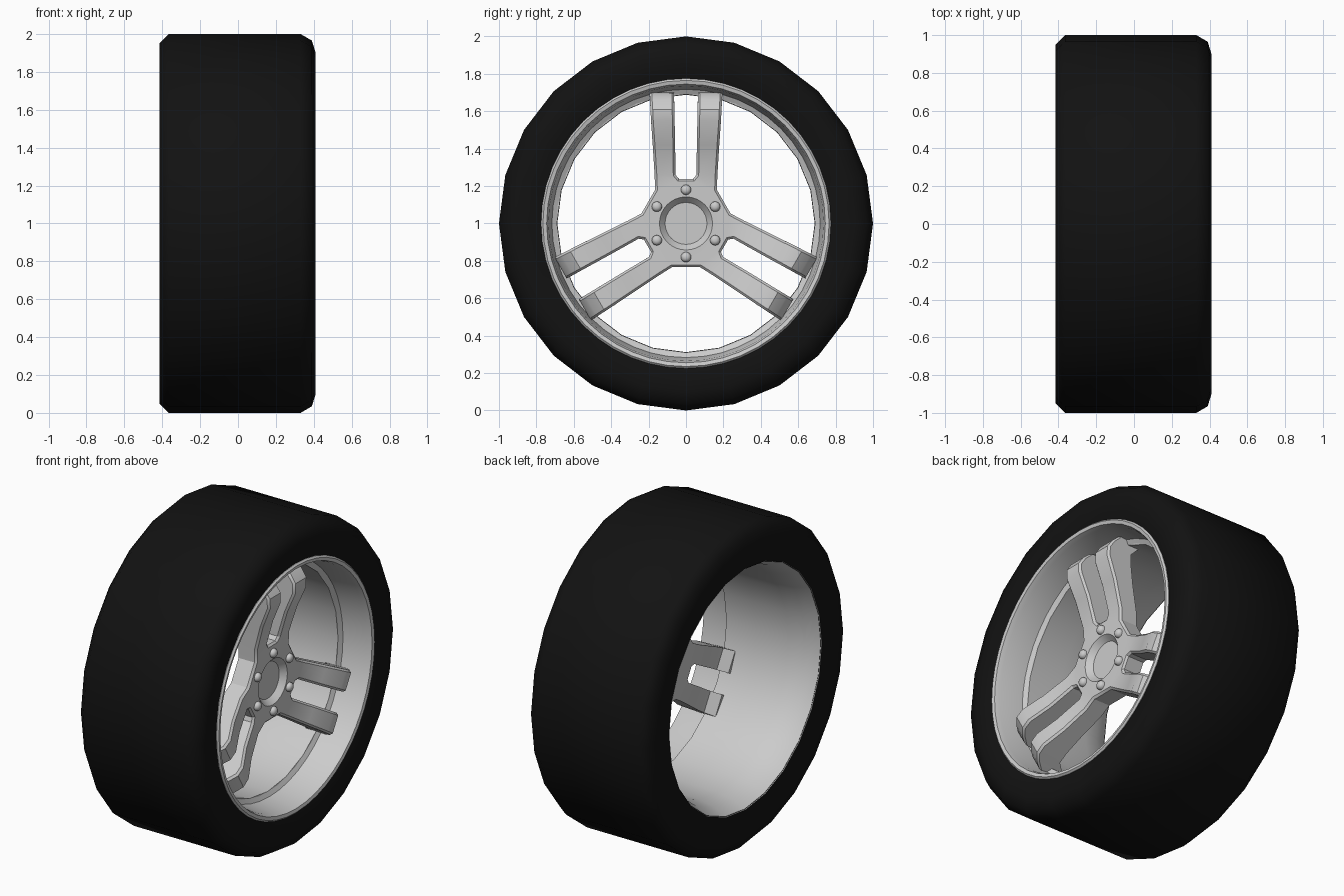
import bpy, bmesh
from math import sin, cos, pi, radians, hypot
from mathutils import Vector

if "Cube" in bpy.data.objects:
    bpy.data.objects.remove(bpy.data.objects["Cube"])

CENTRE = Vector((0, 0, 1))          # wheel axis runs along x through here


def finish(name, bm, mat=None, angle=35):
    bmesh.ops.recalc_face_normals(bm, faces=bm.faces)
    me = bpy.data.meshes.new(name)
    bm.to_mesh(me)
    bm.free()
    ob = bpy.data.objects.new(name, me)
    bpy.context.collection.objects.link(ob)
    ob.location = CENTRE
    if mat:
        me.materials.append(mat)
    me.shade_smooth()
    me.set_sharp_from_angle(angle=radians(angle))
    return ob


def lathe(name, profile, n, mat=None, closed=False, caps=False, angle=35):
    """Turn (x, radius) points around the x axis."""
    bm = bmesh.new()
    rings = [[bm.verts.new((x, r * sin(2 * pi * i / n), r * cos(2 * pi * i / n)))
              for i in range(n)] for x, r in profile]
    pairs = list(zip(rings, rings[1:]))
    if closed:
        pairs.append((rings[-1], rings[0]))
    for a, b in pairs:
        for i in range(n):
            j = (i + 1) % n
            bm.faces.new((a[i], a[j], b[j], b[i]))
    if caps:
        bm.faces.new(rings[0])
        bm.faces.new(rings[-1])
    return finish(name, bm, mat, angle)


rubber = bpy.data.materials.new("rubber")
rubber.diffuse_color = (0.006, 0.006, 0.006, 1)
rubber.use_nodes = True
rubber.node_tree.nodes["Principled BSDF"].inputs["Base Color"].default_value = rubber.diffuse_color

# Tyre
lathe("tyre", [(0.385, 0.755), (0.405, 0.82), (0.41, 0.90), (0.39, 0.965), (0.33, 1.0),
               (-0.365, 1.0), (-0.415, 0.95), (-0.415, 0.84), (-0.405, 0.745)], 24, rubber, angle=60)

# Rim: round front lip and a coarser barrel behind it
lathe("rim_lip", [(0.36, 0.775), (0.395, 0.775), (0.405, 0.765), (0.40, 0.745), (0.37, 0.735),
                  (0.22, 0.717), (0.205, 0.690)], 48)
lathe("rim_barrel", [(0.21, 0.715), (0.205, 0.69), (0.0, 0.688), (-0.22, 0.692),
                     (-0.32, 0.71), (-0.38, 0.735), (-0.41, 0.75)], 24, angle=50)


# Spoke star: flat hub plate plus three forked spokes
def front_x(r):
    pts = [(0.25, 0.24), (0.42, 0.29), (0.55, 0.345), (0.61, 0.345), (0.66, 0.31), (0.72, 0.24)]
    if r <= pts[0][0]:
        return pts[0][1]
    for (r0, x0), (r1, x1) in zip(pts, pts[1:]):
        if r <= r1:
            return x0 + (x1 - x0) * (r - r0) / (r1 - r0)
    return pts[-1][1]


bm = bmesh.new()


def point(u, v, k):
    """Spoke space (u across, v outward) to wheel space for spoke k."""
    a = 2 * pi * k / 3
    return bm.verts.new((front_x(v), u * cos(a) + v * sin(a), -u * sin(a) + v * cos(a)))


hub = []
for k in range(3):
    hub += [point(-0.165, 0.18, k), point(0.165, 0.18, k)]
    # fork root
    bm.faces.new([point(u, v, k) for u, v in
                  [(-0.165, 0.18), (0.165, 0.18), (0.168, 0.26), (0.056, 0.26),
                   (0.038, 0.238), (-0.038, 0.238), (-0.056, 0.26), (-0.168, 0.26)]])
    # two bars: (v, inner u, outer u)
    stations = [(0.26, 0.056, 0.168), (0.42, 0.058, 0.178), (0.55, 0.061, 0.187),
                (0.61, 0.062, 0.190), (0.66, 0.063, 0.193), (0.70, 0.064, 0.195)]
    for s in (-1, 1):
        for (v0, i0, o0), (v1, i1, o1) in zip(stations, stations[1:]):
            quad = [(s * i0, v0), (s * o0, v0), (s * o1, v1), (s * i1, v1)]
            bm.faces.new([point(u, v, k) for u, v in (quad if s > 0 else quad[::-1])])
bm.faces.new(hub)
bmesh.ops.remove_doubles(bm, verts=bm.verts, dist=0.001)
bmesh.ops.recalc_face_normals(bm, faces=bm.faces)
top = list(bm.faces)
outline = [e for e in bm.edges if e.is_boundary]
rim_pairs = {frozenset(v.co.to_tuple(4) for v in e.verts) for e in outline}
back = bmesh.ops.extrude_face_region(bm, geom=top, use_keep_orig=True)["geom"]
for v in [g for g in back if isinstance(g, bmesh.types.BMVert)]:
    r = hypot(v.co.y, v.co.z)
    v.co.x = 0.12 + 0.06 * max(0, min(1, (r - 0.3) / 0.25))
    if r > 0.65:
        v.co.x = 0.13
bmesh.ops.recalc_face_normals(bm, faces=bm.faces)
edges = [e for e in bm.edges if frozenset(v.co.to_tuple(4) for v in e.verts) in rim_pairs]
bmesh.ops.bevel(bm, geom=edges, offset=0.012, segments=1, affect='EDGES')
spokes = finish("spokes", bm, angle=25)

# Centre recess cut into the hub, leaving a flat cap
cutter = lathe("hub_cutter", [(0.205, 0.112), (0.24, 0.142), (0.30, 0.142)], 32, caps=True)
cut = spokes.modifiers.new("recess", 'BOOLEAN')
cut.object = cutter
cut.operation = 'DIFFERENCE'
cut.solver = 'EXACT'
cutter.hide_render = True
cutter.hide_viewport = True

# Wheel bolts
for i in range(6):
    a = i * pi / 3
    bolt = lathe("wheel_bolt", [(0.23, 0.028), (0.25, 0.027), (0.26, 0.02), (0.265, 0.009)],
                 16, caps=True)
    bolt.location = CENTRE + Vector((0, 0.18 * sin(a), 0.18 * cos(a)))
